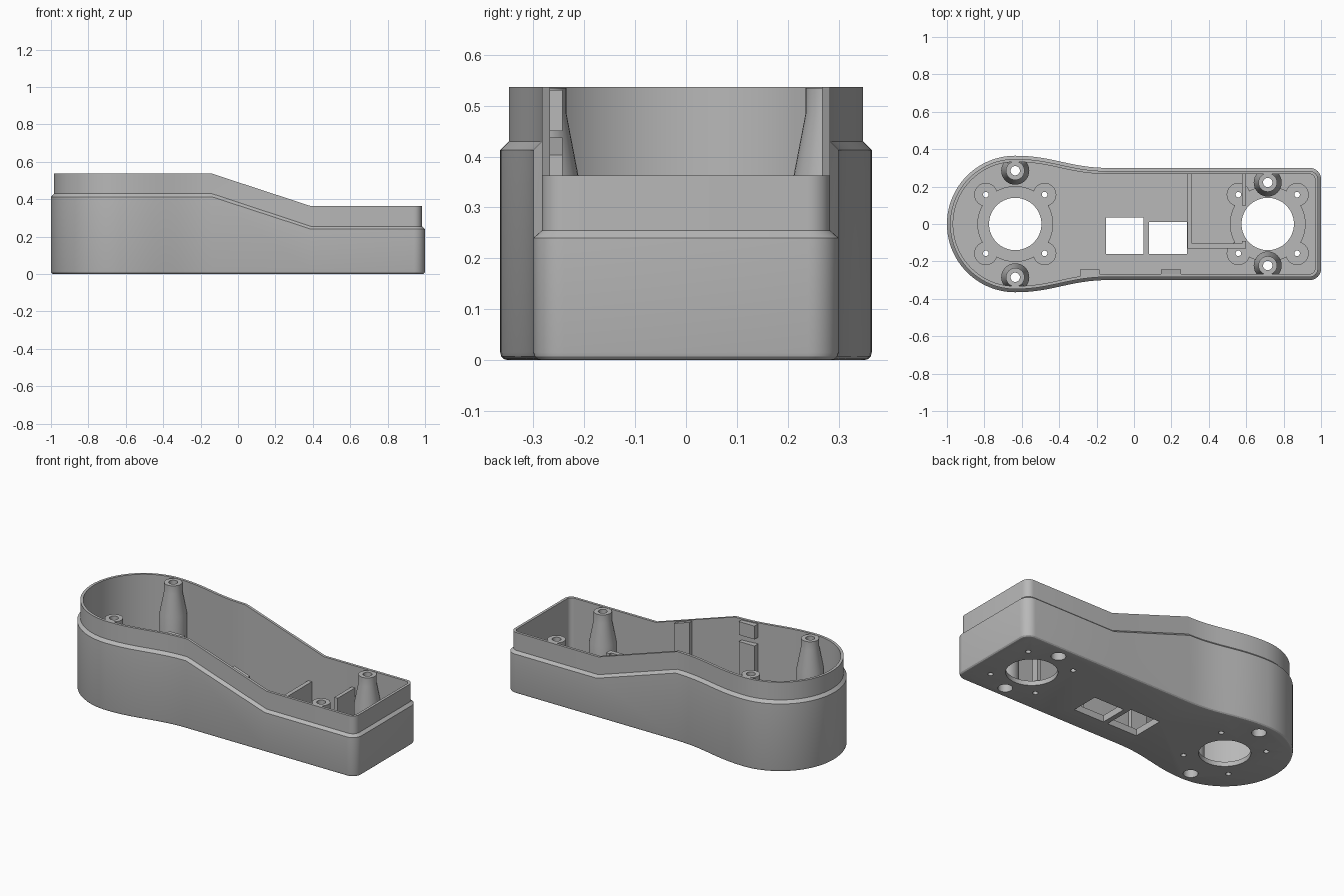
import bpy, bmesh, math
from mathutils import Vector

if "Cube" in bpy.data.objects:
    bpy.data.objects.remove(bpy.data.objects["Cube"])

grey = bpy.data.materials.new("plain grey")
grey.use_nodes = True
grey.diffuse_color = (0.48, 0.48, 0.48, 1)
grey.node_tree.nodes["Principled BSDF"].inputs["Base Color"].default_value = grey.diffuse_color

FLOOR, R = 0.04, 0.365          # floor thickness, round end radius
CX, HX = -0.635, 0.715          # centres of the two large holes
B0, B1, W = -0.14, 0.39, 0.30   # slope start, slope end, half width


def slope(x, high, low):
    t = min(max((x - B0) / (B1 - B0), 0), 1)
    return high + (low - high) * t


def make(name, bm):
    bmesh.ops.recalc_face_normals(bm, faces=bm.faces)
    mesh = bpy.data.meshes.new(name)
    bm.to_mesh(mesh)
    bm.free()
    mesh.materials.append(grey)
    obj = bpy.data.objects.new(name, mesh)
    bpy.context.collection.objects.link(obj)
    return obj


def select(obj):
    bpy.ops.object.select_all(action='DESELECT')
    obj.select_set(True)
    bpy.context.view_layer.objects.active = obj


def smooth(obj):
    select(obj)
    bpy.ops.object.shade_smooth_by_angle(angle=math.radians(28))


def box(name, x0, x1, y0, y1, z0, top):
    """Box whose top may follow a function of x."""
    bm = bmesh.new()
    bmesh.ops.create_cube(bm, size=1)
    for v in bm.verts:
        x = x1 if v.co.x > 0 else x0
        z = (top(x) if callable(top) else top) if v.co.z > 0 else z0
        v.co = (x, y1 if v.co.y > 0 else y0, z)
    return make(name, bm)


def cylinder(name, x, y, r, z0, z1, sides=48):
    bm = bmesh.new()
    bmesh.ops.create_cone(bm, cap_ends=True, segments=sides, radius1=r, radius2=r, depth=z1 - z0)
    bmesh.ops.translate(bm, verts=bm.verts, vec=(x, y, (z0 + z1) / 2))
    return make(name, bm)


def cut(target, cutter):
    mod = target.modifiers.new("cut", 'BOOLEAN')
    mod.operation, mod.solver, mod.object = 'DIFFERENCE', 'EXACT', cutter
    select(target)
    bpy.ops.object.modifier_apply(modifier=mod.name)
    bpy.data.objects.remove(cutter)


# Half outline of the case, from the round end to the square end
half = []
for i in range(33):
    a = math.pi - i * math.pi / 64
    half.append((CX + R * math.cos(a), R * math.sin(a)))
for i in range(1, 17):
    t = i / 16
    s = 1 - t
    x = s**3 * CX + 3 * s * s * t * (CX + 0.2) + 3 * s * t * t * (B0 - 0.2) + t**3 * B0
    y = (s**3 + 3 * s * s * t) * R + (3 * s * t * t + t**3) * W
    half.append((x, y))
half.append((B1, W))
for i in range(9):
    a = math.pi / 2 * (1 - i / 8)
    half.append((0.94 + 0.06 * math.cos(a), W - 0.06 + 0.06 * math.sin(a)))
outline = [Vector(p) for p in half] + [Vector((x, -y)) for x, y in reversed(half[1:])]


def inset(d):
    pts = []
    n = len(outline)
    for i, p in enumerate(outline):
        a = (p - outline[i - 1]).normalized()
        b = (outline[(i + 1) % n] - p).normalized()
        na, nb = Vector((a.y, -a.x)), Vector((b.y, -b.x))
        pts.append(p + (na + nb) * (d / (1 + na.dot(nb))))
    return pts


# Case shell: rounded foot, outer wall, chamfered step, lip, inner wall, floor
rings = [(0.015, 0, 0), (0.0075, 0.002, 0.002), (0.002, 0.0075, 0.0075), (0, 0.015, 0.015),
         (0, 0.413, 0.24), (0.017, 0.43, 0.255), (0.017, 0.537, 0.363),
         (0.033, 0.537, 0.363), (0.033, FLOOR, FLOOR)]
bm = bmesh.new()
loops = [[bm.verts.new((p.x, p.y, slope(p.x, hi, lo))) for p in inset(d)] for d, hi, lo in rings]
for lower, upper in zip(loops, loops[1:]):
    for i in range(len(lower)):
        bm.faces.new((lower[i - 1], lower[i], upper[i], upper[i - 1]))
bm.faces.new(loops[0])
bm.faces.new(loops[-1])
case = make("case_shell", bm)

# Round openings with shallow lobed recesses and screw holes
for cx in (CX, HX):
    corners = [(cx + sx * 0.157, sy * 0.157) for sx in (-1, 1) for sy in (-1, 1)]
    cut(case, cylinder("cutter", cx, 0, 0.2, FLOOR - 0.012, 0.1, 64))
    for x, y in corners:
        cut(case, cylinder("cutter", x, y, 0.06, FLOOR - 0.012, 0.1, 32))
    cut(case, cylinder("cutter", cx, 0, 0.14, -0.1, 0.1, 64))
    for x, y in corners:
        cut(case, cylinder("cutter", x, y, 0.015, -0.1, 0.1, 16))

# Rectangular windows in the floor
cut(case, box("cutter", -0.15, 0.05, -0.16, 0.035, -0.1, 0.1))
cut(case, box("cutter", 0.08, 0.283, -0.16, 0.01, -0.1, 0.1))


# Screw posts, turned from a profile and trimmed against the wall
def post(name, x, y, top, limit):
    cut(case, cylinder("cutter", x, y, 0.04, -0.1, 0.1, 32))
    profile = [(0.04, 0.015), (0.075, 0.015), (0.075, top - 0.18), (0.05, top - 0.05),
               (0.05, top), (0.025, top), (0.025, top - 0.1), (0.04, top - 0.1)]
    n = 32
    bm = bmesh.new()
    cols = []
    for i in range(n):
        a = 2 * math.pi * i / n
        col = []
        for r, z in profile:
            py = y + r * math.sin(a)
            col.append(bm.verts.new((x + r * math.cos(a), max(-limit, min(limit, py)), z)))
        cols.append(col)
    for i in range(n):
        for j in range(len(profile)):
            bm.faces.new((cols[i - 1][j - 1], cols[i][j - 1], cols[i][j], cols[i - 1][j]))
    smooth(make(name, bm))


for side, s in (("back", 1), ("front", -1)):
    post("tall_post_" + side, CX, s * 0.285, 0.535, 0.337)
    post("short_post_" + side, HX, s * 0.222, 0.361, 0.278)
smooth(case)

# Compartment walls on the floor
box("divider_wall", 0.285, 0.31, -0.13, 0.275, 0.02, 0.19)
box("divider_front", 0.31, 0.6, -0.13, -0.103, 0.02, 0.19)
box("divider_end_back", 0.577, 0.6, 0.1, 0.275, 0.02, 0.23)
box("divider_end_front", 0.577, 0.6, -0.103, -0.09, 0.02, 0.19)


# Ribs on the front wall, the taller one with a slot
def rib_top(x):
    return slope(x, 0.535, 0.361) - 0.004


box("tall_rib_lower", -0.29, -0.185, -0.28, -0.243, 0.02, 0.41)
box("tall_rib_upper", -0.29, -0.185, -0.28, -0.243, 0.45, rib_top)
box("short_rib", 0.145, 0.25, -0.275, -0.243, 0.02, rib_top)
